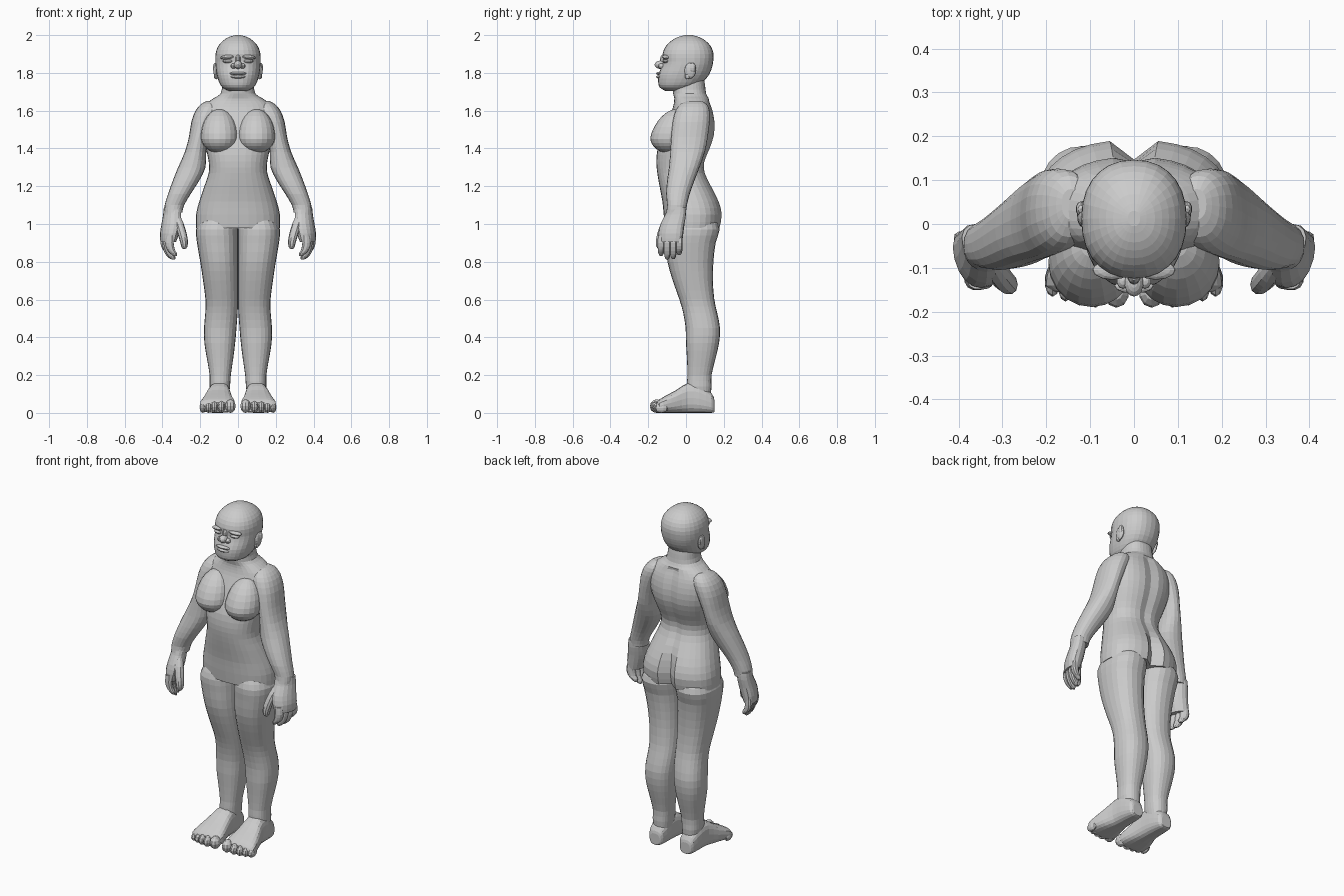
import bpy, bmesh, math
from mathutils import Matrix, Vector


def finish(name, bm, mirror):
    bmesh.ops.recalc_face_normals(bm, faces=bm.faces)
    me = bpy.data.meshes.new(name)
    bm.to_mesh(me)
    bm.free()
    ob = bpy.data.objects.new(name, me)
    bpy.context.collection.objects.link(ob)
    if mirror:
        m = ob.modifiers.new("mirror", 'MIRROR')
        m.use_mirror_merge = False
    return ob


def refine(secs, steps):
    """Catmull-Rom interpolation between sections."""
    out = []
    for i in range(len(secs) - 1):
        a, b, c, d = (secs[max(i - 1, 0)], secs[i], secs[i + 1],
                      secs[min(i + 2, len(secs) - 1)])
        for k in range(steps):
            t = k / steps
            out.append([0.5 * (2 * q + (r - p) * t + (2 * p - 5 * q + 4 * r - s) * t * t
                               + (3 * q - p - 3 * r + s) * t ** 3)
                        for p, q, r, s in zip(a, b, c, d)])
    return out + [list(secs[-1])]


def loft(name, secs, n=24, e=0.9, axis='Z', mirror=True, steps=2, shape=None):
    """Sections are (level, u0, u1, v0, v1): the box each rounded ring fills."""
    bm = bmesh.new()
    rings = []
    for lv, u0, u1, v0, v1 in refine(secs, steps):
        ring = []
        for i in range(n):
            t = 2 * math.pi * i / n
            c, s = math.cos(t), math.sin(t)
            u = (u0 + u1) / 2 + (u1 - u0) / 2 * math.copysign(abs(c) ** e, c)
            v = (v0 + v1) / 2 + (v1 - v0) / 2 * math.copysign(abs(s) ** e, s)
            co = Vector((u, v, lv) if axis == 'Z' else (u, lv, v))
            if shape:
                shape(co)
            ring.append(bm.verts.new(co))
        rings.append(ring)
    for a, b in zip(rings, rings[1:]):
        for i in range(n):
            j = (i + 1) % n
            bm.faces.new((a[i], a[j], b[j], b[i]))
    bm.faces.new(rings[0])
    bm.faces.new(rings[-1])
    return finish(name, bm, mirror)


def blob(name, centre, radii, mirror=True, seg=14, shape=None, tilt=0):
    bm = bmesh.new()
    bmesh.ops.create_uvsphere(bm, u_segments=seg, v_segments=max(6, seg * 2 // 3), radius=1)
    for v in bm.verts:
        if shape:
            shape(v.co)
    mat = (Matrix.Translation(centre) @ Matrix.Rotation(tilt, 4, 'Y')
           @ Matrix.Diagonal((*radii, 1)))
    bmesh.ops.transform(bm, matrix=mat, verts=bm.verts)
    return finish(name, bm, mirror)


def sym(rows):
    return [(z, -w, w, a, b) for z, w, a, b in rows]


# Torso and neck, with a spine groove deepening between the buttocks
def groove(co):
    if co.y > 0.05 and co.z < 1.66:
        deep = 0.045 if co.z < 1.1 else max(0.012, 0.045 - (co.z - 1.1) * 0.4)
        co.y -= deep * math.exp(-(co.x / 0.025) ** 2)


loft("torso", sym([
    (0.98, .222, -.11, .18), (1.05, .222, -.118, .192), (1.12, .205, -.125, .175),
    (1.20, .178, -.14, .135), (1.27, .155, -.152, .102), (1.33, .155, -.157, .10),
    (1.40, .17, -.15, .128), (1.47, .185, -.125, .15), (1.54, .192, -.10, .153),
    (1.60, .188, -.075, .142), (1.635, .17, -.065, .13), (1.665, .13, -.062, .12),
    (1.69, .092, -.068, .107), (1.74, .083, -.07, .10), (1.80, .075, -.05, .09)]),
    n=32, e=0.85, mirror=False, shape=groove)


# Breasts, stretched up and back into the chest
def teardrop(co):
    if co.z > 0:
        co.y += 0.4 * co.z
        co.z *= 1.75


blob("breast", (.097, -.09, 1.46), (.099, .1, .085), seg=20, shape=teardrop)

# Legs
loft("leg", [
    (1.02, .01, .20, -.095, .16), (.97, .0, .222, -.112, .178), (.90, .0, .217, -.108, .157),
    (.80, .0, .20, -.098, .145), (.70, .0, .185, -.07, .142), (.60, .0, .172, -.035, .15),
    (.53, .002, .173, -.015, .165), (.45, .008, .18, -.002, .18), (.37, .015, .178, 0, .175),
    (.29, .025, .165, .005, .157), (.20, .038, .15, .008, .135), (.14, .042, .15, .005, .135),
    (.08, .05, .14, .02, .13)], e=0.85)

# Feet and toes
loft("foot", [
    (.15, .07, .13, .005, .07), (.135, .055, .145, 0, .105), (.07, .045, .155, 0, .15),
    (.01, .04, .16, 0, .158), (-.05, .03, .18, 0, .122), (-.10, .018, .196, 0, .095),
    (-.14, .015, .203, 0, .072), (-.155, .03, .18, .005, .055)], e=0.7, axis='Y', n=20)
for x, y, r, h in [(.04, -.155, .029, .036), (.088, -.155, .021, .031), (.124, -.15, .019, .03),
                   (.156, -.141, .018, .028), (.186, -.13, .018, .026)]:
    blob("toe", (x, y, h), (r, .036, h), seg=10)

# Arms
loft("arm", [
    (1.652, .12, .165, .01, .08), (1.635, .10, .195, -.03, .11), (1.60, .10, .225, -.055, .125),
    (1.54, .125, .247, -.07, .125), (1.46, .155, .26, -.078, .115), (1.38, .168, .282, -.083, .10),
    (1.30, .172, .317, -.09, .072), (1.23, .205, .345, -.10, .045), (1.16, .25, .37, -.105, .02),
    (1.10, .285, .388, -.10, .005), (1.06, .295, .388, -.105, .0)], n=20)


# Hands, slanted so the front edge turns inward
def slant(co):
    co.x += 0.25 * (co.y + 0.07)


loft("palm", [
    (1.09, .295, .385, -.098, .0), (1.05, .30, .39, -.11, .0), (1.0, .305, .402, -.135, -.008),
    (.95, .318, .412, -.146, -.014), (.905, .335, .41, -.144, -.02)], n=16, shape=slant)
for y, tip in [(-.132, .83), (-.099, .812), (-.067, .814), (-.036, .835)]:
    loft("finger", [
        (z, x - r, x + r, y - r * .85, y + r * .85) for z, x, r in
        [(.94, .375, .02), (.90, .379, .023), ((.9 + tip) / 2, .371, .021),
         (tip + .015, .357, .018), (tip, .348, .008)]], n=10, shape=slant)
loft("thumb", [
    (1.04, .305, .34, -.11, -.075), (1.0, .287, .335, -.135, -.085), (.95, .272, .32, -.153, -.105),
    (.91, .265, .308, -.16, -.115), (.88, .268, .30, -.158, -.12), (.868, .278, .292, -.145, -.13)],
    n=10)

# Head
loft("head", sym([
    (1.703, .045, -.105, .0), (1.722, .082, -.138, .05), (1.75, .10, -.147, .088),
    (1.79, .112, -.146, .122), (1.83, .118, -.13, .138), (1.86, .12, -.122, .144),
    (1.90, .119, -.124, .146), (1.94, .106, -.108, .132), (1.97, .08, -.078, .104),
    (1.99, .048, -.042, .068), (2.0, .014, -.005, .03)]), n=28, mirror=False)

# Face
blob("nose", (0, -.135, 1.843), (.022, .031, .022), mirror=False)
blob("nose_bridge", (0, -.118, 1.868), (.015, .02, .03), mirror=False, seg=10)
blob("nostril", (.025, -.13, 1.836), (.015, .018, .014), seg=10)
blob("eyelid", (.05, -.104, 1.862), (.032, .02, .011), seg=12)
blob("brow", (.05, -.105, 1.884), (.045, .022, .012), seg=12, tilt=.1)
blob("upper_lip", (0, -.142, 1.797), (.045, .016, .009), mirror=False, seg=12)
blob("lower_lip", (0, -.142, 1.779), (.04, .016, .009), mirror=False, seg=12)

# Ears
blob("ear", (.117, .022, 1.812), (.013, .03, .042), seg=12)
blob("ear_rim", (.121, .034, 1.826), (.012, .018, .028), seg=10)
blob("ear_lobe", (.116, .008, 1.782), (.012, .014, .016), seg=10)
